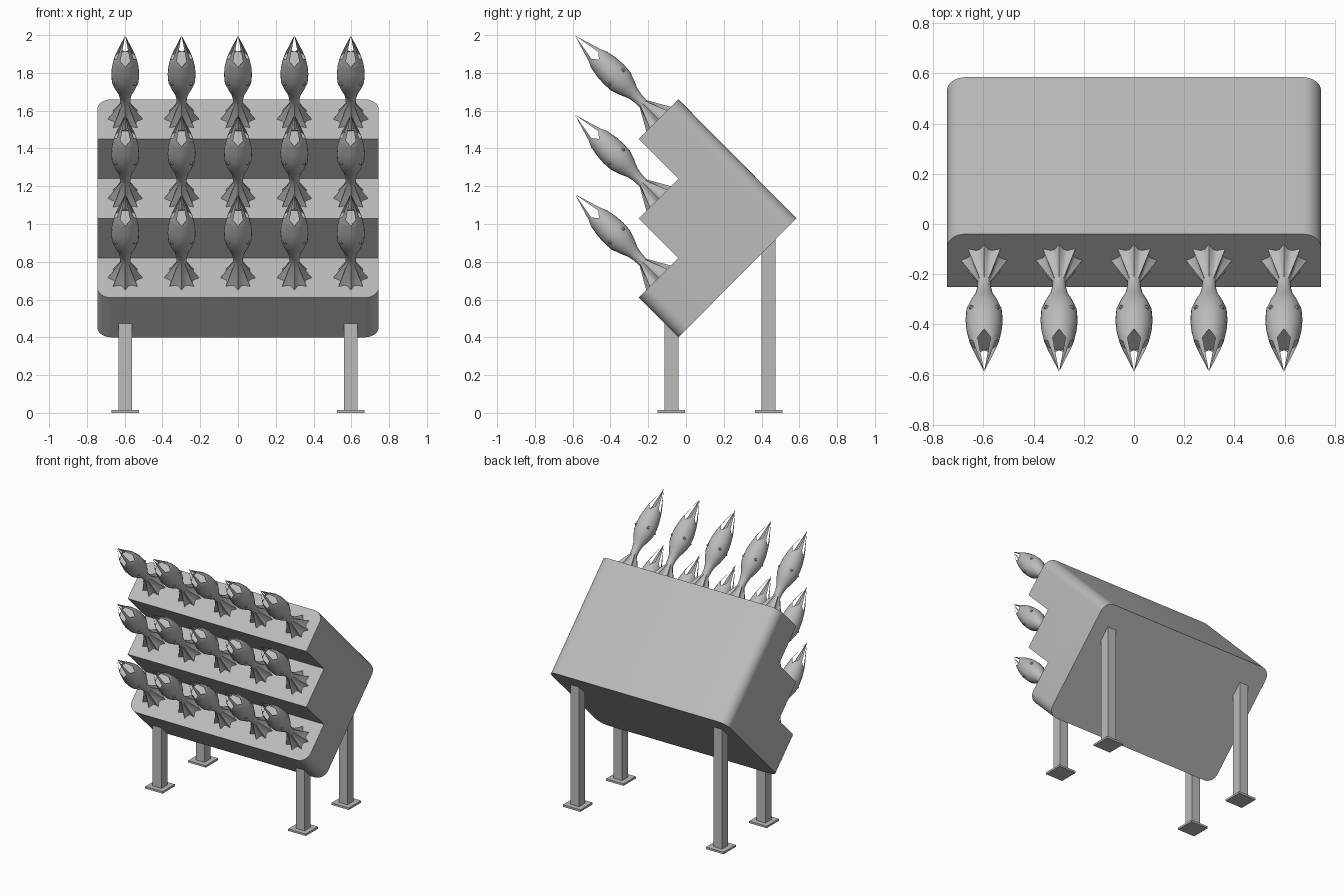
import bpy, bmesh
from math import sin, cos, pi, radians
from mathutils import Matrix, Vector

if "Cube" in bpy.data.objects:
    bpy.data.objects.remove(bpy.data.objects["Cube"])

grey = bpy.data.materials.new("plain_grey")
grey.use_nodes = True
grey.diffuse_color = (0.5, 0.5, 0.5, 1)
grey.node_tree.nodes["Principled BSDF"].inputs["Base Color"].default_value = (0.5, 0.5, 0.5, 1)


def finish(bm, name, smooth=None):
    mesh = bpy.data.meshes.new(name)
    bmesh.ops.recalc_face_normals(bm, faces=bm.faces)
    bm.to_mesh(mesh)
    bm.free()
    mesh.materials.append(grey)
    obj = bpy.data.objects.new(name, mesh)
    bpy.context.collection.objects.link(obj)
    if smooth:
        bpy.ops.object.select_all(action="DESELECT")
        obj.select_set(True)
        bpy.context.view_layer.objects.active = obj
        bpy.ops.object.shade_smooth_by_angle(angle=radians(smooth))
    return obj


def box(name, centre, size):
    bm = bmesh.new()
    bmesh.ops.create_cube(bm, size=1, matrix=Matrix.Translation(centre) @ Matrix.Diagonal((*size, 1)))
    return finish(bm, name)


# Stepped launcher block: tilted stair profile drawn out sideways
STEP, HALF = 0.21, 0.745
stairs = [(0.585, 1.03), (-0.04, 0.40)]
for i in range(3):
    z = 0.61 + 2 * STEP * i
    stairs += [(-0.25, z), (-0.04, z + STEP)]
bm = bmesh.new()
side = bm.faces.new([bm.verts.new((-HALF, y, z)) for y, z in stairs])
out = bmesh.ops.extrude_face_region(bm, geom=[side])["geom"]
bmesh.ops.translate(bm, vec=(2 * HALF, 0, 0), verts=[v for v in out if isinstance(v, bmesh.types.BMVert)])


def is_outer_corner(e):
    a, b = e.verts
    total = [v.co.y + v.co.z for v in (a, b)]
    return abs(a.co.x - b.co.x) < 0.01 and (max(total) < 0.4 or min(total) > 1.58)


bmesh.ops.bevel(bm, geom=[e for e in bm.edges if is_outer_corner(e)], offset=0.075,
                segments=8, profile=0.5, affect="EDGES")
finish(bm, "launcher_block", 30)

# Legs and foot plates
for end, y, top in (("front", -0.077, 0.55), ("back", 0.437, 0.96)):
    for hand, x in (("left", 0.597), ("right", -0.597)):
        box(f"{end}_{hand}_leg", (x, y, top / 2), (0.072, 0.072, top))
        box(f"{end}_{hand}_foot", (x, y, 0.0075), (0.146, 0.146, 0.015))

# Rocket: open four-petal nose, round body, pleated tail
SIDES, LENGTH = 24, 0.626


def ring(bm, depth, radius, flare=0):
    points = []
    for i in range(SIDES):
        a = 2 * pi * i / SIDES
        r = radius + (flare if i % 3 == 0 else 0)
        points.append(bm.verts.new((r * cos(a), r * sin(a), LENGTH - depth)))
    return points


bm = bmesh.new()
tip = bm.verts.new((0, 0, LENGTH))
mouth = ring(bm, 0.148, 0.052)
collar = ring(bm, 0.18, 0.060)
for q in range(0, SIDES, 6):
    m = [mouth[(q + i) % SIDES] for i in range(7)]
    c = [collar[(q + i) % SIDES] for i in range(7)]
    for i in (2, 3):
        bm.faces.new((tip, m[i], m[i + 1]))
        bm.faces.new((m[i], c[i], c[i + 1], m[i + 1]))
    bm.faces.new((m[2], c[0], c[1], c[2]))
    bm.faces.new((m[4], c[4], c[5], c[6]))
bmesh.ops.delete(bm, geom=[v for v in mouth if not v.link_faces], context="VERTS")
bm.faces.new(collar)
last = collar
for depth, radius, flare in ((0.24, 0.071, 0), (0.29, 0.074, 0), (0.34, 0.071, 0), (0.39, 0.054, 0),
                             (0.43, 0.036, 0), (0.47, 0.028, 0), (0.51, 0.026, 0), (LENGTH, 0.064, 0.028)):
    new = ring(bm, depth, radius, flare)
    for i in range(SIDES):
        j = (i + 1) % SIDES
        bm.faces.new((last[i], last[j], new[j], new[i]))
    last = new

# Small studs on the flanks
for q in range(4):
    a = pi / 4 + q * pi / 2
    outward = Vector((cos(a), sin(a), 0))
    place = Matrix.Translation(outward * 0.074 + Vector((0, 0, LENGTH - 0.31))) @ \
        outward.to_track_quat("Z", "Y").to_matrix().to_4x4()
    bmesh.ops.create_cone(bm, cap_ends=True, segments=8, radius1=0.012, radius2=0.006, depth=0.012, matrix=place)
rocket = finish(bm, "rocket_1_1", 35)

# Five rockets on each of the three steps
for row in range(3):
    for col in range(5):
        obj = rocket
        if row or col:
            obj = bpy.data.objects.new(f"rocket_{row + 1}_{col + 1}", rocket.data)
            bpy.context.collection.objects.link(obj)
        obj.location = (-0.597 + 0.2985 * col, -0.145, 0.715 + 2 * STEP * row)
        obj.rotation_euler = (pi / 4, 0, 0)
